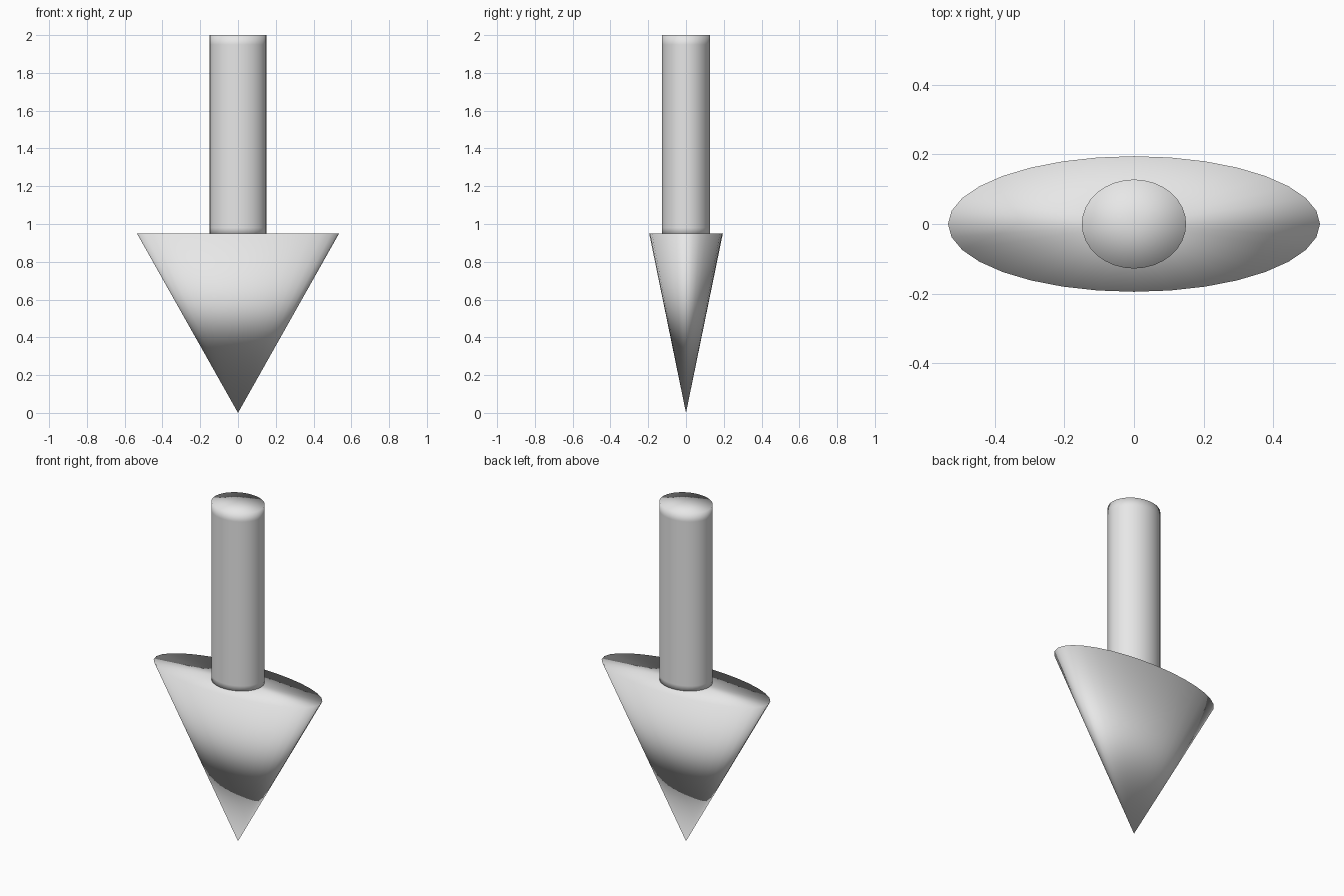
import bpy
import bmesh
from math import cos, sin, tau

if "Cube" in bpy.data.objects:
    bpy.data.objects.remove(bpy.data.objects["Cube"], do_unlink=True)

SIDES = 32
GREY = (0.8, 0.8, 0.8, 1.0)

grey = bpy.data.materials.new("plain grey")
grey.use_nodes = True
grey.diffuse_color = GREY
grey.node_tree.nodes["Principled BSDF"].inputs["Base Color"].default_value = GREY


def oval_solid(name, rx, ry, bottom, top, levels):
    """Stack oval rings at the given levels and close both ends with fans."""
    bm = bmesh.new()
    rings = [[bm.verts.new((rx * cos(tau * i / SIDES), ry * sin(tau * i / SIDES), z))
              for i in range(SIDES)] for z in levels]
    low, high = bm.verts.new((0, 0, bottom)), bm.verts.new((0, 0, top))
    for i in range(SIDES):
        j = (i + 1) % SIDES
        bm.faces.new((low, rings[0][j], rings[0][i]))
        bm.faces.new((high, rings[-1][i], rings[-1][j]))
        for a, b in zip(rings, rings[1:]):
            bm.faces.new((a[i], a[j], b[j], b[i]))
    for face in bm.faces:
        face.smooth = True
    mesh = bpy.data.meshes.new(name)
    bm.to_mesh(mesh)
    bm.free()
    mesh.materials.append(grey)
    obj = bpy.data.objects.new(name, mesh)
    bpy.context.collection.objects.link(obj)
    return obj


# Flattened cone pointing down, with a flat top
oval_solid("arrow_head", 0.535, 0.195, 0, 0.95, [0.95])

# Oval rod rising from the head, with tight rings beside its ends
oval_solid("arrow_shaft", 0.15, 0.128, 0.94, 2, [0.94, 0.98, 1.95, 2])
